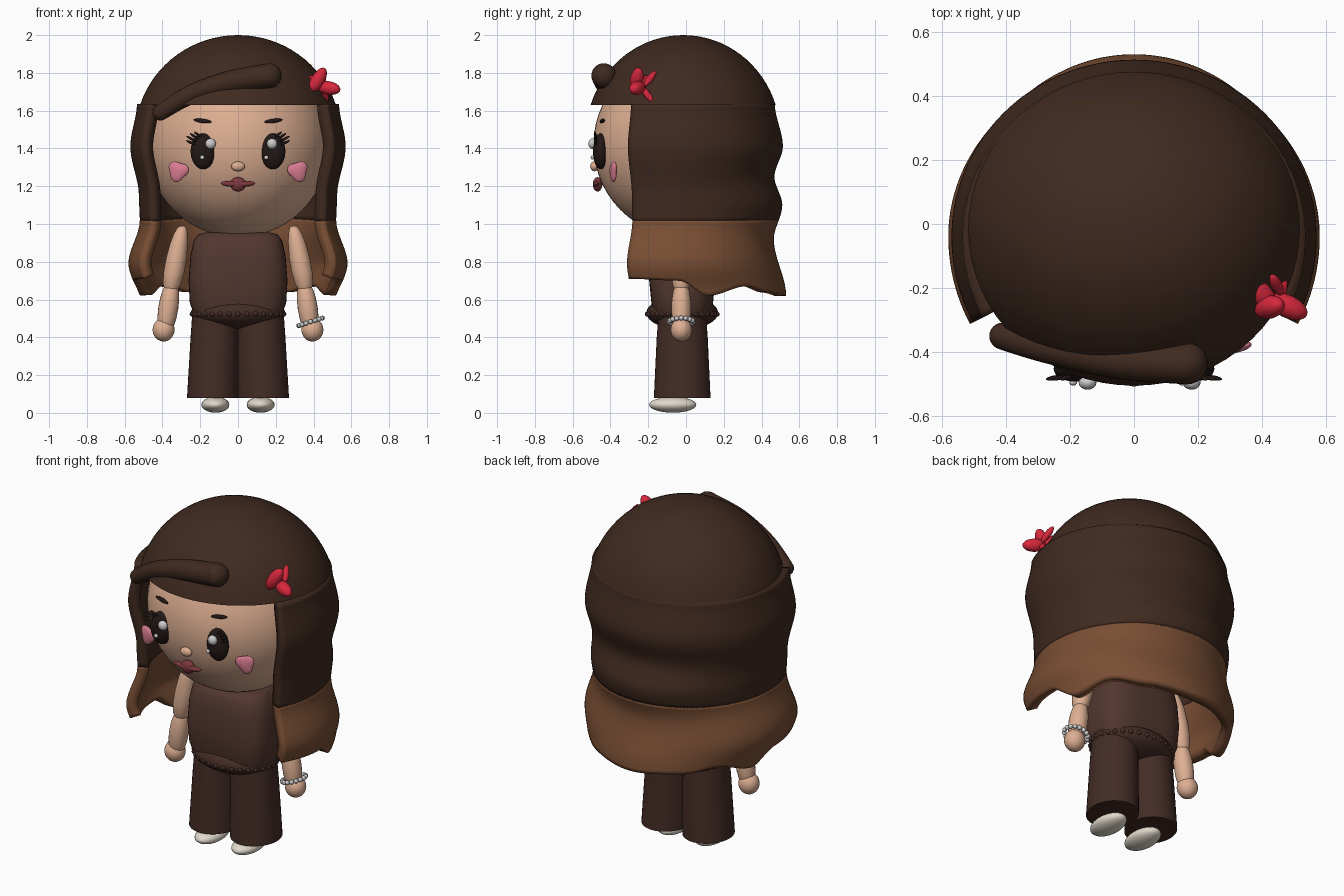
import bpy, bmesh, math
from mathutils import Vector, Matrix, Euler

if "Cube" in bpy.data.objects:
    bpy.data.objects.remove(bpy.data.objects["Cube"])


def material(name, r, g, b):
    m = bpy.data.materials.new(name)
    m.diffuse_color = (r, g, b, 1)
    m.use_nodes = True
    m.node_tree.nodes["Principled BSDF"].inputs["Base Color"].default_value = m.diffuse_color
    return m


SKIN = material("skin", .73, .43, .29)
HAIR = material("dark_hair", .05, .023, .014)
TIPS = material("light_hair", .19, .076, .034)
TOP = material("top_cloth", .085, .038, .028)
PANTS = material("trouser_cloth", .056, .025, .019)
BLACK = material("eye_dark", .016, .009, .008)
WHITE = material("white", .78, .78, .78)
CREAM = material("cream", .75, .69, .6)
RED = material("red", .68, .021, .045)
PINK = material("pink", .68, .2, .28)
LIPS = material("lips", .2, .04, .045)


def finish(name, bm, mat):
    bmesh.ops.recalc_face_normals(bm, faces=bm.faces)
    me = bpy.data.meshes.new(name)
    bm.to_mesh(me)
    bm.free()
    me.materials.append(mat)
    ob = bpy.data.objects.new(name, me)
    bpy.context.collection.objects.link(ob)
    bpy.context.view_layer.objects.active = ob
    ob.select_set(True)
    bpy.ops.object.shade_smooth_by_angle(angle=math.radians(40))
    ob.select_set(False)
    return ob


def ellipsoid(name, loc, radii, mat, rot=None, seg=32):
    bm = bmesh.new()
    rot = rot or Matrix.Identity(4)
    m = Matrix.Translation(loc) @ rot @ Matrix.Diagonal((*radii, 1))
    bmesh.ops.create_uvsphere(bm, u_segments=seg, v_segments=seg // 2, radius=1, matrix=m)
    return finish(name, bm, mat)


def petal(name, a, b, r, mat):
    """Ellipsoid stretched between two points."""
    a, b = Vector(a), Vector(b)
    rot = (b - a).to_track_quat('Z', 'Y').to_matrix().to_4x4()
    return ellipsoid(name, (a + b) / 2, (r, r, (b - a).length / 2), mat, rot, 20)


def skin_rings(name, rings, mat):
    bm = bmesh.new()
    vs = [[bm.verts.new(p) for p in ring] for ring in rings]
    n = len(vs[0])
    for a, b in zip(vs, vs[1:]):
        for i in range(n):
            bm.faces.new((a[i], a[(i + 1) % n], b[(i + 1) % n], b[i]))
    bm.faces.new(vs[0])
    bm.faces.new(vs[-1])
    return finish(name, bm, mat)


def loft(name, sections, mat, power=1.0, cy=-.02, n=40):
    """Stack of (z, centre x, x radius, y radius) super-ellipses."""
    def co(v):
        return math.copysign(abs(v) ** power, v)
    return skin_rings(name, [[(cx + rx * co(math.cos(2 * math.pi * i / n)),
                               cy + ry * co(math.sin(2 * math.pi * i / n)), z)
                              for i in range(n)] for z, cx, rx, ry in sections], mat)


def ease(table, x):
    for (x0, y0), (x1, y1) in zip(table, table[1:]):
        if x <= x1:
            t = max(0, (x - x0) / (x1 - x0))
            return y0 + (y1 - y0) * t * t * (3 - 2 * t)
    return table[-1][1]


# Head and hair cap
ellipsoid("head", (0, 0, 1.42), (.485, .49, .49), SKIN, seg=56)
bm = bmesh.new()
bmesh.ops.create_uvsphere(bm, u_segments=64, v_segments=40, radius=1,
                          matrix=Matrix.Translation((0, -.015, 1.465)) @ Matrix.Diagonal((.545, .515, .535, 1)))
cut = bmesh.ops.bisect_plane(bm, geom=bm.verts[:] + bm.edges[:] + bm.faces[:],
                             plane_co=(0, 0, 1.63), plane_no=(0, 0, -1), clear_outer=True)
bmesh.ops.contextual_create(bm, geom=[e for e in cut['geom_cut'] if isinstance(e, bmesh.types.BMEdge)])
finish("hair_cap", bm, HAIR)

# Wavy hair curtain, open at the front: radius by height at side and back, hem by angle
SIDE = [(.62, .535), (.79, .58), (1.02, .52), (1.15, .525), (1.41, .57), (1.64, .535)]
BACK = [(.62, .57), (.92, .505), (1.1, .55), (1.25, .508), (1.41, .553), (1.64, .51)]
HEM = [(-28, .71), (0, .70), (17, .62), (40, .67), (60, .64), (90, .62)]


def curtain(name, top, bottom, mat, rows):
    bm = bmesh.new()
    grid = []
    for i in range(97):
        deg = -28 + 236 * i / 96
        a = math.radians(deg)
        w = max(0, math.sin(a)) ** 2
        low = bottom or ease(HEM, min(deg, 180 - deg))
        col = []
        for j in range(rows + 1):
            z = top + (low - top) * j / rows
            r = ease(SIDE, z) * (1 - w) + ease(BACK, z) * w
            col.append(bm.verts.new((r * math.cos(a), -.04 + r * math.sin(a), z)))
        grid.append(col)
    for a, b in zip(grid, grid[1:]):
        for j in range(rows):
            bm.faces.new((a[j], b[j], b[j + 1], a[j + 1]))
    ob = finish(name, bm, mat)
    # thicken inwards
    f = ob.data.polygons[0]
    if f.normal.dot(Vector((f.center.x, f.center.y, 0))) < 0:
        ob.data.flip_normals()
    mod = ob.modifiers.new("thickness", 'SOLIDIFY')
    mod.thickness, mod.offset = .06, -1


curtain("long_hair", 1.635, 1.015, HAIR, 28)
curtain("hair_tips", 1.02, None, TIPS, 20)

# Rolled fringe: tapering tube with rounded ends
path = [(-.41, -.35, 1.59, .042), (-.25, -.39, 1.685, .05), (-.04, -.425, 1.752, .06), (.165, -.435, 1.785, .066)]
P = [Vector(p[:3]) for p in path]
centres = []
for i in range(25):
    t = i / 24 * 3
    k = min(int(t), 2)
    u = t - k
    p0, p1, p2, p3 = P[max(k - 1, 0)], P[k], P[k + 1], P[min(k + 2, 3)]
    c = .5 * (2 * p1 + (p2 - p0) * u + (2 * p0 - 5 * p1 + 4 * p2 - p3) * u * u
              + (3 * p1 - p0 - 3 * p2 + p3) * u ** 3)
    centres.append((c, path[k][3] * (1 - u) + path[k + 1][3] * u))
rings = []
for i, (c, r) in enumerate(centres):
    d = (centres[min(i + 1, 24)][0] - centres[max(i - 1, 0)][0]).normalized()
    e = d.cross(Vector((0, 0, 1))).normalized()
    f = e.cross(d)
    rings.append([c + r * (e * math.cos(q * math.pi / 12) + f * math.sin(q * math.pi / 12)) for q in range(24)])
skin_rings("fringe_roll", rings, HAIR)
for c, r in (centres[0], centres[-1]):
    ellipsoid("fringe_end", c, (r, r, r), HAIR, seg=24)

# Hair flower
for a, b, r in [((.385, -.27, 1.70), (.46, -.25, 1.825), .036), ((.36, -.17, 1.77), (.44, -.27, 1.73), .034),
                ((.42, -.23, 1.73), (.54, -.285, 1.71), .036), ((.43, -.16, 1.81), (.46, -.22, 1.73), .018),
                ((.45, -.24, 1.73), (.47, -.17, 1.64), .018)]:
    petal("flower_petal", a, b, r, RED)

# Face
for s in (-1, 1):
    ellipsoid("eye", (s * .185, -.452, 1.385), (.066, .04, .095), BLACK)
    for (x0, z0), (x1, z1) in [((.225, 1.42), (.275, 1.442)), ((.22, 1.435), (.272, 1.465)),
                               ((.21, 1.45), (.255, 1.48)), ((.195, 1.46), (.232, 1.488))]:
        petal("eyelash", (s * x0, -.475, z0), (s * x1, -.485, z1), .007, BLACK)
    petal("eyebrow", (s * .14, -.452, 1.54), (s * .235, -.434, 1.552), .011, BLACK)
    # rounded triangular cheek blush
    bm = bmesh.new()
    m = Matrix.Translation((s * .318, -.385, 1.28)) @ Matrix.Rotation(s * .2, 4, 'Z')
    bmesh.ops.create_uvsphere(bm, u_segments=32, v_segments=16, radius=1)
    for v in bm.verts:
        a = math.atan2(v.co.z, v.co.x * s)
        k = .052 * (1 + .14 * math.cos(3 * a - 2.4))
        v.co = m @ Vector((v.co.x * k, v.co.y * .017, v.co.z * k))
    finish("cheek", bm, PINK)
    petal("lip_bar", (s * -.02, -.482, 1.207), (s * .092, -.472, 1.216), .015, LIPS)
for x, z, r in [(-.145, 1.425, .028), (.18, 1.425, .028), (-.19, 1.352, .012), (.15, 1.352, .012)]:
    ellipsoid("eye_shine", (x, -.495, z), (r, r * .8, r), WHITE, seg=16)
ellipsoid("nose", (0, -.485, 1.305), (.036, .022, .026), SKIN)
ellipsoid("mouth", (0, -.468, 1.21), (.042, .025, .038), LIPS)

# Torso, hips and bead belt
loft("torso", [(.53, 0, .235, .15), (.58, 0, .255, .163), (.7, 0, .262, .175), (.83, 0, .252, .168),
               (.91, 0, .235, .155), (.945, 0, .21, .13), (.955, 0, .17, .1)], TOP, power=.65)
ellipsoid("hips", (0, -.02, .53), (.25, .19, .088), PANTS)
for i in range(32):
    a = 2 * math.pi * i / 32
    ellipsoid("belt_bead", (.242 * math.cos(a), -.02 + .184 * math.sin(a), .523), (.014,) * 3, PANTS, seg=12)

for s in (-1, 1):
    # Trouser legs and feet
    loft("trouser_leg", [(.53, s * .118, .124, .125), (.4, s * .123, .128, .135), (.08, s * .134, .136, .15)], PANTS)
    ellipsoid("foot", (s * .12, -.07, .043), (.074, .125, .042), CREAM)
    # Arms
    loft("upper_arm", [(z, s * x, r, r) for z, x, r in
                       [(.99, .295, .01), (.98, .297, .024), (.95, .303, .036), (.9, .312, .047), (.82, .326, .055),
                        (.74, .34, .055), (.68, .35, .047), (.65, .354, .034), (.64, .356, .01)]], SKIN, cy=-.025)
    petal("forearm", (s * .346, -.025, .71), (s * .392, -.025, .40), .053, SKIN)
    ellipsoid("hand", (s * .394, -.025, .44), (.058, .056, .062), SKIN)

# Bracelet
for i in range(16):
    a = 2 * math.pi * i / 16
    x = .063 * math.cos(a)
    ellipsoid("bracelet_bead", (.384 + x, -.025 + .063 * math.sin(a), .482 + .32 * x), (.013,) * 3, WHITE, seg=12)
